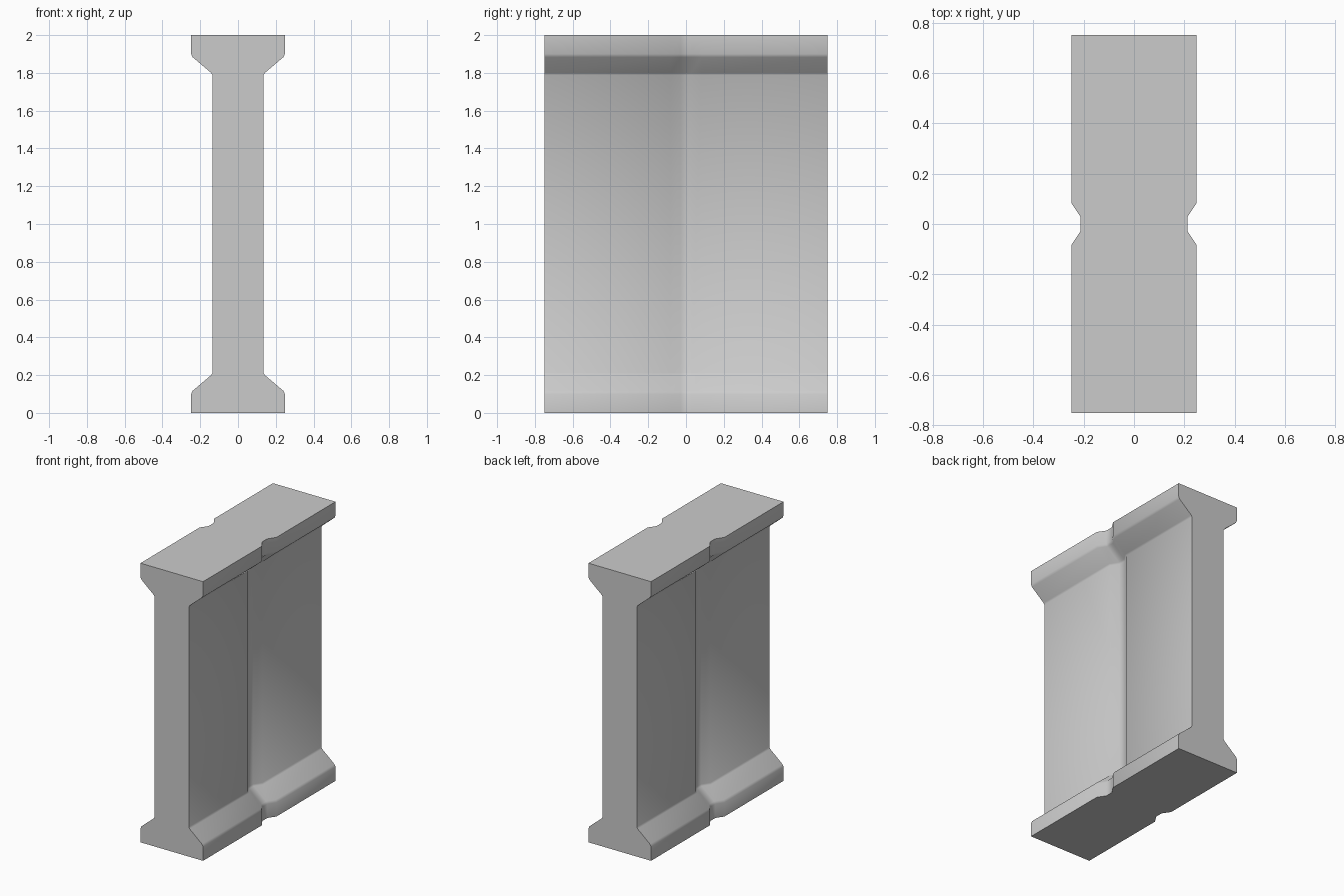
import bpy, bmesh

if "Cube" in bpy.data.objects:
    bpy.data.objects.remove(bpy.data.objects["Cube"])

# Lower half of the right-hand profile (x, z), mirrored upward for the top flange
low = [(0.248, 0.0), (0.248, 0.10), (0.24, 0.117), (0.142, 0.2), (0.135, 0.212)]
side = low + [(x, 2.0 - z) for x, z in reversed(low)]

# Stations along y with the inward offset of the central vertical groove
half = [(-0.75, 0.0), (-0.082, 0.0), (-0.028, 0.036)]
stations = half + [(-y, d) for y, d in reversed(half)]

bm = bmesh.new()
rings = []
for y, d in stations:
    right = [bm.verts.new((x - d, y, z)) for x, z in side]
    left = [bm.verts.new((d - x, y, z)) for x, z in reversed(side)]
    rings.append(right + left)

# Skin between neighbouring sections, then the two end faces
n = len(rings[0])
for a, b in zip(rings, rings[1:]):
    for i in range(n):
        j = (i + 1) % n
        bm.faces.new((a[i], a[j], b[j], b[i]))
bm.faces.new(rings[0])
bm.faces.new(rings[-1])
bmesh.ops.recalc_face_normals(bm, faces=bm.faces[:])

mesh = bpy.data.meshes.new("wall_panel")
bm.to_mesh(mesh)
bm.free()
panel = bpy.data.objects.new("wall_panel", mesh)
bpy.context.collection.objects.link(panel)

# Smooth the slopes and groove, keep the caps crisp
bpy.context.view_layer.objects.active = panel
panel.select_set(True)
bpy.ops.object.shade_smooth_by_angle(angle=1.05)
